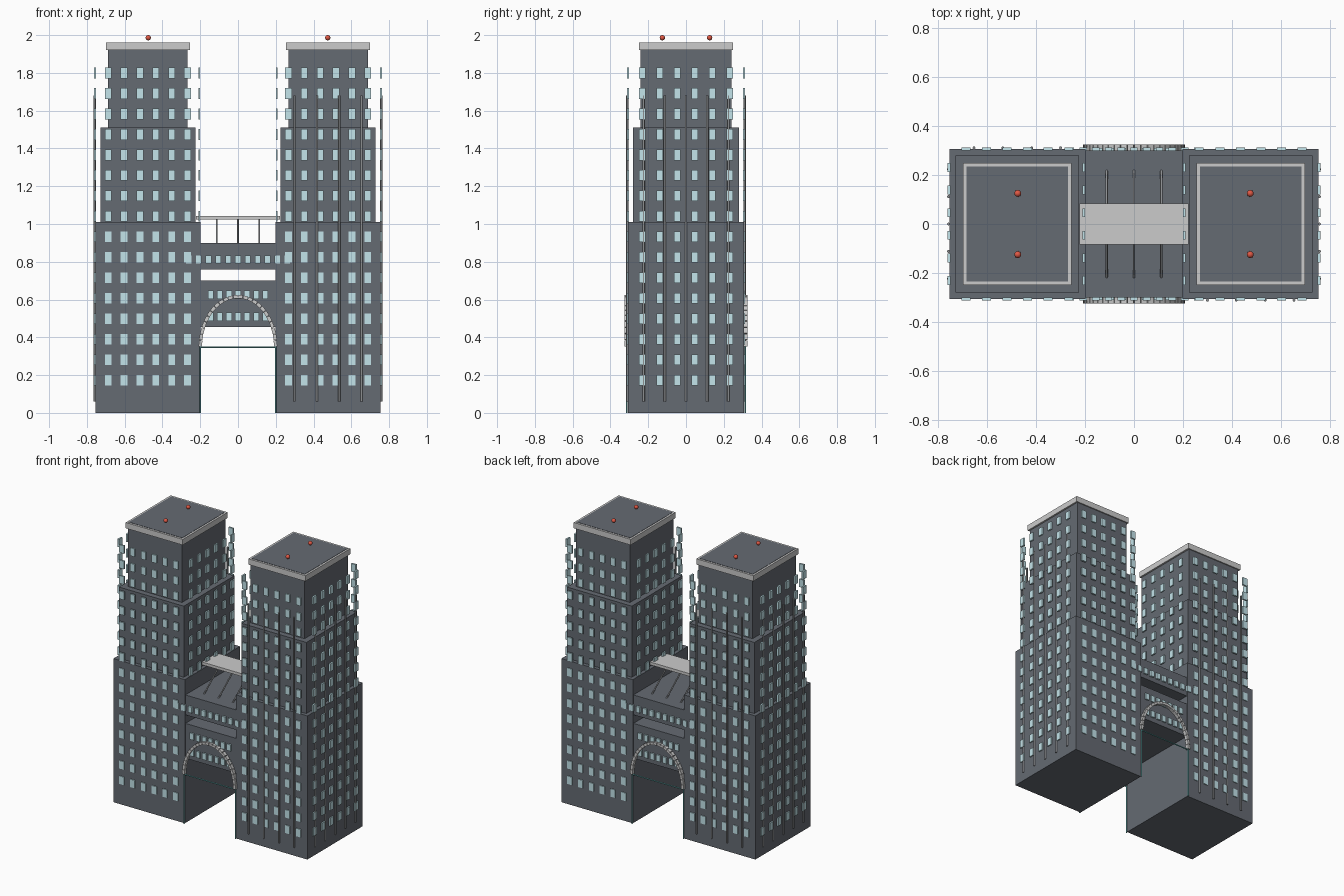
import bpy, bmesh, math
from mathutils import Matrix, Vector

if "Cube" in bpy.data.objects:
    bpy.data.objects.remove(bpy.data.objects["Cube"])


def material(name, rgb):
    m = bpy.data.materials.new(name)
    m.diffuse_color = (*rgb, 1)
    m.use_nodes = True
    m.node_tree.nodes["Principled BSDF"].inputs["Base Color"].default_value = m.diffuse_color
    return m


WALL = material("wall", (0.13, 0.145, 0.17))
GLASS = material("glass", (0.55, 0.78, 0.83))
STEEL = material("steel", (0.27, 0.28, 0.29))
PALE = material("pale_trim", (0.55, 0.56, 0.58))
RED = material("beacon_red", (0.75, 0.1, 0.06))
TEAL = material("teal_light", (0.15, 0.5, 0.5))


def box(bm, c, s, rot=Matrix()):
    m = Matrix.Translation(c) @ rot @ Matrix.Diagonal((*s, 1))
    bmesh.ops.create_cube(bm, size=1, matrix=m)


def rod(bm, a, b, r, n=10):
    a, b = Vector(a), Vector(b)
    d = b - a
    m = Matrix.Translation((a + b) / 2) @ d.to_track_quat('Z', 'Y').to_matrix().to_4x4()
    bmesh.ops.create_cone(bm, cap_ends=True, segments=n, radius1=r, radius2=r,
                          depth=d.length, matrix=m)


def finish(bm, name, mat, smooth=False):
    me = bpy.data.meshes.new(name)
    bm.to_mesh(me)
    bm.free()
    me.materials.append(mat)
    o = bpy.data.objects.new(name, me)
    bpy.context.collection.objects.link(o)
    if smooth:
        bpy.context.view_layer.objects.active = o
        o.select_set(True)
        bpy.ops.object.shade_smooth_by_angle(angle=math.radians(50))
        o.select_set(False)
    return o


CX, HX, HY = 0.477, 0.278, 0.307
ROWS = [0.172 + 0.1085 * i for i in range(16)]

for side, s in (("left", -1), ("right", 1)):
    # stepped tower body
    bm = bmesh.new()
    for hx, hy, z0, z1 in ((HX, HY, 0, 1.01), (0.252, 0.281, 1.01, 1.51), (0.21, 0.242, 1.51, 1.93)):
        box(bm, (s * CX, 0, (z0 + z1) / 2), (2 * hx, 2 * hy, z1 - z0))
    finish(bm, side + "_tower", WALL)

    # pale cornice with dark roof panel
    bm = bmesh.new()
    box(bm, (s * CX, 0, 1.94), (0.444, 0.5, 0.04))
    finish(bm, side + "_cornice", PALE)
    bm = bmesh.new()
    box(bm, (s * CX, 0, 1.951), (0.416, 0.472, 0.022))
    finish(bm, side + "_roof", WALL)

    # window grid on all four sides, hung on the plane of the lowest tier
    bm = bmesh.new()
    for z in ROWS:
        for i in range(6):
            for f in (-1, 1):
                box(bm, (s * CX + (i - 2.5) * 0.084, f * HY, z), (0.036, 0.012, 0.056))
            y = (i - 2.5) * 0.0925
            box(bm, (s * 0.757, y, z), (0.012, 0.036, 0.056))
            box(bm, (s * 0.205, y, z), (0.01, 0.036, 0.056))
    finish(bm, side + "_windows", GLASS)

    # vertical fins on one broad face and the outer face
    bm = bmesh.new()
    for i in range(4):
        x = s * (CX + (i - 1.5) * 0.118)
        rod(bm, (x, -s * 0.311, 0.06), (x, -s * 0.311, 1.68), 0.006)
    for i in range(5):
        y = (i - 2) * 0.112
        rod(bm, (s * 0.758, y, 0.06), (s * 0.758, y, 1.68), 0.006)
    finish(bm, side + "_fins", STEEL, True)

    # roof beacons
    bm = bmesh.new()
    for y in (-0.125, 0.125):
        bmesh.ops.create_uvsphere(bm, u_segments=16, v_segments=10, radius=0.014,
                                  matrix=Matrix.Translation((s * 0.475, y, 1.986)))
    finish(bm, side + "_beacons", RED, True)

# two bridge blocks between the towers
for name, z0, z1, hy in (("lower_bridge", 0.455, 0.70, 0.30), ("upper_bridge", 0.76, 0.90, 0.30)):
    bm = bmesh.new()
    box(bm, (0, 0, (z0 + z1) / 2), (0.404, 2 * hy, z1 - z0))
    finish(bm, name, WALL)

# bridge windows
bm = bmesh.new()
for f in (-1, 1):
    for i in range(11):
        box(bm, ((i - 5) * 0.052, f * 0.305, 0.812), (0.03, 0.016, 0.042))
    for z in (0.625, 0.51):
        for i in range(7):
            box(bm, ((i - 3) * 0.048, f * 0.303, z), (0.03, 0.014, 0.045))
finish(bm, "bridge_windows", GLASS)

# canopy slab over the upper bridge and its slanted struts
bm = bmesh.new()
box(bm, (0, 0, 1.033), (0.446, 0.166, 0.02))
finish(bm, "canopy", PALE)
bm = bmesh.new()
for x in (-0.112, 0, 0.112):
    for f in (-1, 1):
        rod(bm, (x, f * 0.22, 0.895), (x, f * 0.05, 1.028), 0.005)
finish(bm, "canopy_struts", STEEL, True)

# arch of blocks on both faces, with a thin lit frame beneath
arch, frame = bmesh.new(), bmesh.new()
N = 24
for f in (-1, 1):
    for i in range(N):
        t = math.pi * (i + 0.5) / N
        tx, tz = -0.199 * math.sin(t), 0.265 * math.cos(t)
        rot = Matrix.Rotation(-math.atan2(tz, tx), 4, 'Y')
        length = math.hypot(tx, tz) * math.pi / N * 0.92
        box(arch, (0.199 * math.cos(t), f * 0.313, 0.35 + 0.265 * math.sin(t)),
            (length, 0.024, 0.018), rot)
    rod(frame, (-0.2, f * 0.314, 0.348), (0.2, f * 0.314, 0.348), 0.004, 8)
    for x in (-0.2, 0.2):
        rod(frame, (x, f * 0.314, 0), (x, f * 0.314, 0.35), 0.004, 8)
finish(arch, "arch_blocks", PALE)
finish(frame, "gate_frame", TEAL, True)
